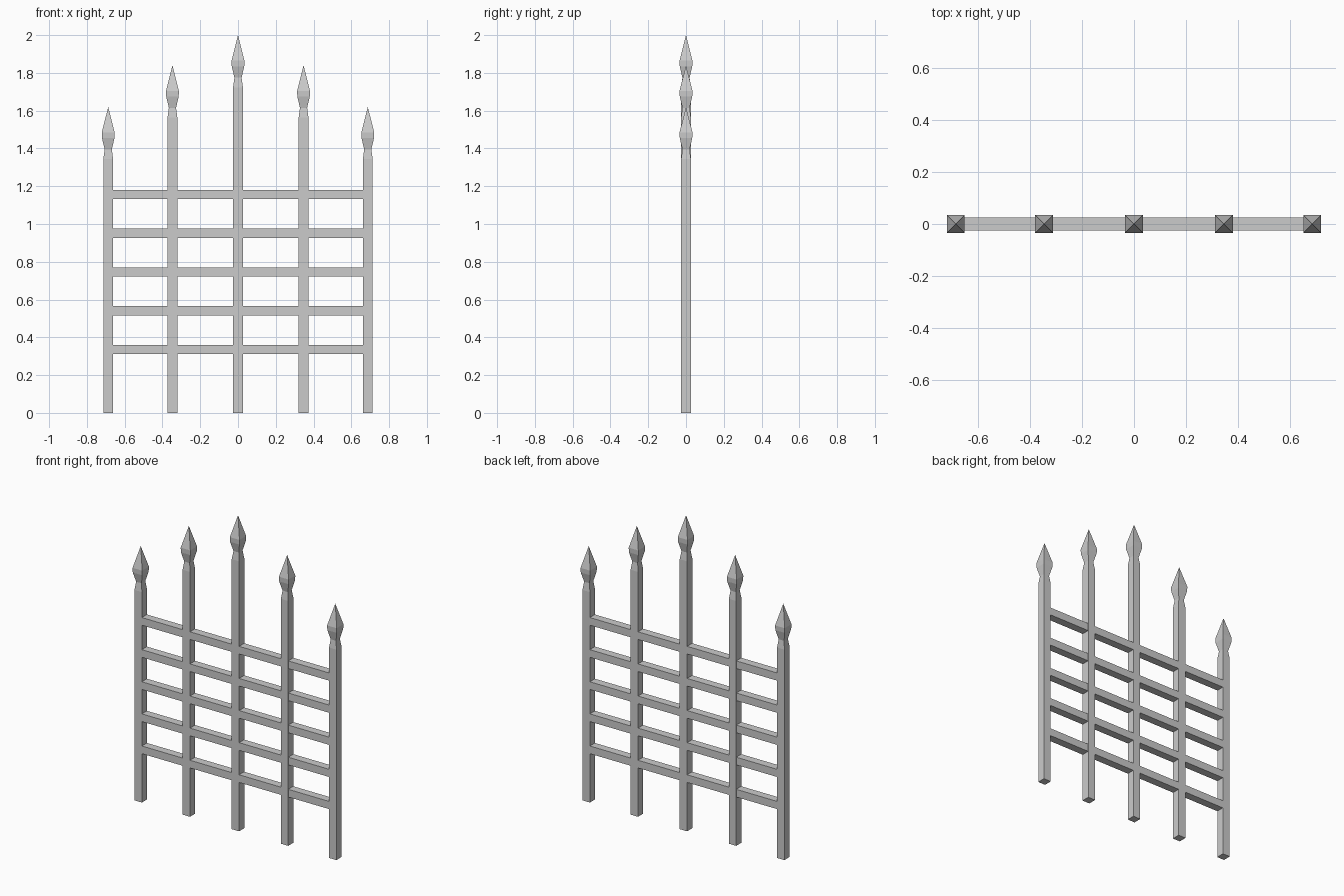
import bpy, bmesh

if "Cube" in bpy.data.objects:
    bpy.data.objects.remove(bpy.data.objects["Cube"])

HALF = 0.026


def mesh_object(name, bm):
    bmesh.ops.recalc_face_normals(bm, faces=bm.faces)
    mesh = bpy.data.meshes.new(name)
    bm.to_mesh(mesh)
    bm.free()
    ob = bpy.data.objects.new(name, mesh)
    bpy.context.collection.objects.link(ob)
    return ob


def post(name, x, top):
    """Square post lofted through (height, half width) sections to a spear tip."""
    profile = [(0, HALF), (top - 0.277, HALF), (top - 0.225, 0.019),
               (top - 0.165, 0.033), (top - 0.135, 0.034)]
    bm = bmesh.new()
    rings = [[bm.verts.new((x + sx * h, sy * h, z))
              for sx, sy in ((-1, -1), (1, -1), (1, 1), (-1, 1))]
             for z, h in profile]
    tip = bm.verts.new((x, 0, top))
    bm.faces.new(rings[0])
    for a, b in zip(rings, rings[1:]):
        for i in range(4):
            j = (i + 1) % 4
            bm.faces.new((a[i], a[j], b[j], b[i]))
    for i in range(4):
        bm.faces.new((rings[-1][i], rings[-1][(i + 1) % 4], tip))
    return mesh_object(name, bm)


def rail(name, z):
    bm = bmesh.new()
    bmesh.ops.create_cube(bm, size=1)
    bmesh.ops.scale(bm, vec=(1.34, 0.051, 0.049), verts=bm.verts)
    bmesh.ops.translate(bm, vec=(0, 0, z), verts=bm.verts)
    return mesh_object(name, bm)


# Spear-topped posts, tallest in the middle
post("centre_post", 0, 2.0)
for side, s in (("left", -1), ("right", 1)):
    post(side + "_inner_post", s * 0.347, 1.84)
    post(side + "_outer_post", s * 0.687, 1.62)

# Evenly spaced cross rails
for i in range(5):
    rail(f"cross_rail_{i + 1}", 0.336 + i * 0.205)
